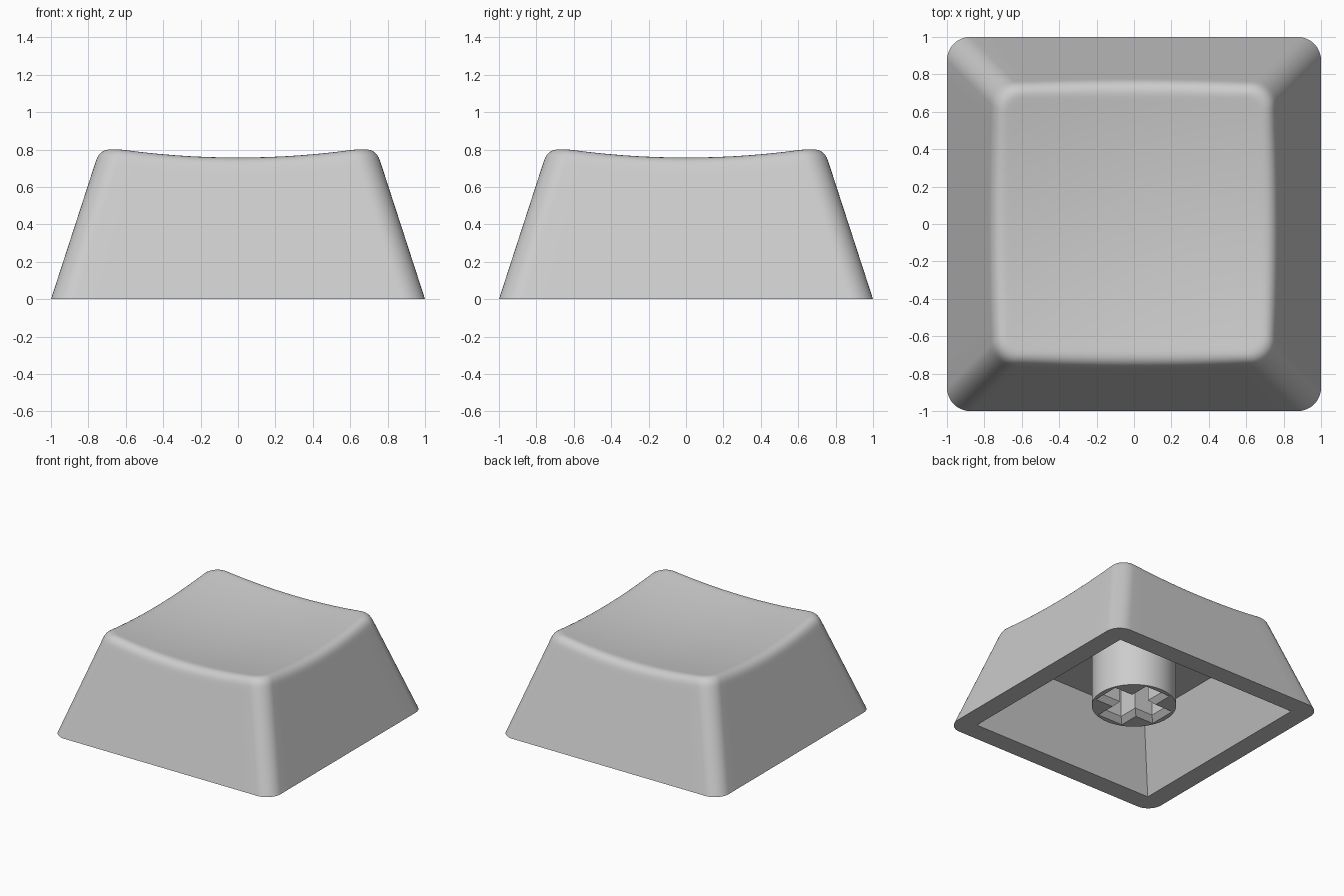
import bpy, bmesh, math

if "Cube" in bpy.data.objects:
    bpy.data.objects.remove(bpy.data.objects["Cube"])

grey = bpy.data.materials.new("grey plastic")
grey.diffuse_color = (0.605, 0.605, 0.605, 1)
grey.use_nodes = True
grey.node_tree.nodes["Principled BSDF"].inputs["Base Color"].default_value = grey.diffuse_color

ARC, SIDE = 10, 14          # segments per rounded corner and per straight side
TAPER = 0.325               # how far the walls lean in per unit of height
FILLET = 0.068              # size of the rounded upper edge


def finish(bm, name):
    bmesh.ops.recalc_face_normals(bm, faces=bm.faces)
    me = bpy.data.meshes.new(name)
    bm.to_mesh(me)
    bm.free()
    me.materials.append(grey)
    ob = bpy.data.objects.new(name, me)
    bpy.context.collection.objects.link(ob)
    bpy.ops.object.select_all(action='DESELECT')
    ob.select_set(True)
    bpy.context.view_layer.objects.active = ob
    bpy.ops.object.shade_smooth_by_angle(angle=math.radians(35))
    return ob


def rounded_square(h, r):
    """Points of a rounded square, and the corner each one belongs to."""
    pts, corner = [], []
    for q in range(4):
        a0 = q * math.pi / 2
        c, s = math.cos(a0), math.sin(a0)
        for i in range(ARC + 1):
            a = i / ARC * math.pi / 2
            x, y = h - r + r * math.cos(a), h - r + r * math.sin(a)
            pts.append((x * c - y * s, x * s + y * c))
            corner.append(q)
        for i in range(1, SIDE):
            x, y = (h - r) * (1 - 2 * i / SIDE), h
            pts.append((x * c - y * s, x * s + y * c))
            corner.append(q)
    return pts, corner


def dish(x, y):
    return 0.704 + 0.112 * (x * x + y * y)


cache = {}


def wall_point(i, z):
    h = round(1 - TAPER * z, 5)
    if h not in cache:
        cache[h] = rounded_square(h, 0.125)[0]
    return (*cache[h][i], z)


def bridge(bm, a, b):
    n = len(a)
    for i in range(n):
        j = (i + 1) % n
        quad = list(dict.fromkeys((a[i], a[j], b[j], b[i])))
        if len(quad) > 2:
            bm.faces.new(quad)


# cap shell: leaning walls, rounded upper edge, dished top, hollow underside
bm = bmesh.new()
base, corner = rounded_square(1, 0.125)
n = len(base)
edge = []                    # where the bare wall would meet the dish
for i in range(n):
    z = 0.78
    for _ in range(8):
        x, y, _z = wall_point(i, z)
        z = dish(x, y)
    edge.append(wall_point(i, z))

inner, _ = rounded_square(0.745 - FILLET, 0.09)
fillet_end = [(x, y, dish(x, y)) for x, y in inner]
rings = [[(x, y, 0) for x, y in base],
         [wall_point(i, edge[i][2] - FILLET - 0.03) for i in range(n)]]
for k in range(8):
    t = k / 7
    ring = []
    for i in range(n):
        p = wall_point(i, edge[i][2] - FILLET)
        ring.append([(1 - t) ** 2 * p[c] + 2 * t * (1 - t) * edge[i][c]
                     + t * t * fillet_end[i][c] for c in range(3)])
    rings.append(ring)
for f in (0.96, 0.85, 0.7, 0.55, 0.4, 0.25, 0.1):
    rings.append([(x * f, y * f, dish(x * f, y * f)) for x, y in inner])
loops = [[bm.verts.new(p) for p in ring] for ring in rings]
for a, b in zip(loops, loops[1:]):
    bridge(bm, a, b)
bm.faces.new(loops[-1])

# square cavity with sharp corners
SIGNS = ((1, 1), (-1, 1), (-1, -1), (1, -1))
rim = [bm.verts.new((0.84 * x, 0.84 * y, 0)) for x, y in SIGNS]
roof = [bm.verts.new((0.63 * x, 0.63 * y, 0.52)) for x, y in SIGNS]
bridge(bm, loops[0], [rim[q] for q in corner])
bridge(bm, rim, roof)
bm.faces.new(roof)
finish(bm, "cap_shell")


# stem: round post with a chamfered cross-shaped socket
def cross_outline(length, width):
    pts = []
    for q in range(4):
        c, s = round(math.cos(q * math.pi / 2)), round(math.sin(q * math.pi / 2))
        for x, y in ((length, -width), (length, width), (width, width)):
            pts.append((x * c - y * s, x * s + y * c))
    return pts


def add_loop(bm, outline, z):
    return [bm.verts.new((x, y, z)) for x, y in outline]


def fill_between(bm, *outlines):
    edges = [bm.edges.new((o[i], o[(i + 1) % len(o)])) for o in outlines for i in range(len(o))]
    bmesh.ops.triangle_fill(bm, edges=edges, use_beauty=True, normal=(0, 0, 1))


BOTTOM, TOP = 0.11, 0.53
circle = [(0.318 * math.cos(i * math.tau / 64), 0.318 * math.sin(i * math.tau / 64))
          for i in range(64)]
bm = bmesh.new()
post_low, post_high = add_loop(bm, circle, BOTTOM), add_loop(bm, circle, TOP)
mouth = add_loop(bm, cross_outline(0.28, 0.115), BOTTOM)
throat = add_loop(bm, cross_outline(0.24, 0.075), BOTTOM + 0.04)
socket_end = add_loop(bm, cross_outline(0.24, 0.075), TOP)
fill_between(bm, post_low, mouth)
fill_between(bm, post_high, socket_end)
bridge(bm, post_low, post_high)
bridge(bm, mouth, throat)
bridge(bm, throat, socket_end)
finish(bm, "stem")
